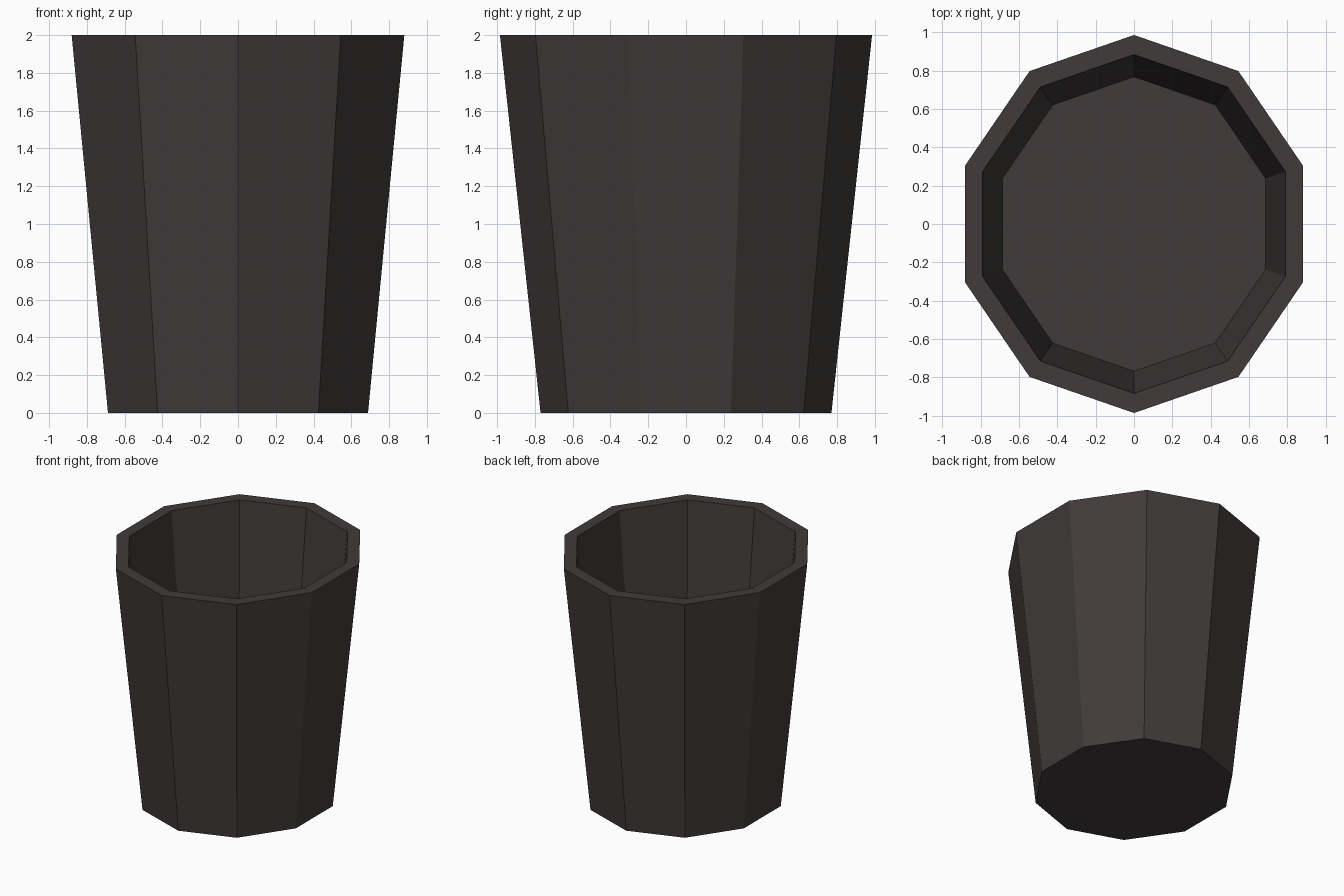
import bpy, bmesh
from math import sin, cos, tau

SIDES = 10

cube = bpy.data.objects.get("Cube")
if cube:
    bpy.data.objects.remove(cube, do_unlink=True)

# Dark warm grey used for the whole cup
mat = bpy.data.materials.new("dark warm grey")
mat.use_nodes = True
colour = (0.052, 0.043, 0.042, 1)
mat.diffuse_color = colour
mat.node_tree.nodes["Principled BSDF"].inputs["Base Color"].default_value = colour


def ring(bm, ry, z):
    """Slightly oval ten-sided ring with a corner on the y axis."""
    rx = ry * 0.94
    return [bm.verts.new((rx * sin(tau * i / SIDES), -ry * cos(tau * i / SIDES), z))
            for i in range(SIDES)]


def bridge(bm, a, b):
    for i in range(SIDES):
        j = (i + 1) % SIDES
        bm.faces.new((a[i], a[j], b[j], b[i]))


# Cup: underside, tapered outer wall, flat rim, inner wall, inner floor
bm = bmesh.new()
base = ring(bm, 0.77, 0)
outer_rim = ring(bm, 0.985, 2)
inner_rim = ring(bm, 0.883, 2)
floor = ring(bm, 0.767, 0.9)
loops = [base, outer_rim, inner_rim, floor]
for lower, upper in zip(loops, loops[1:]):
    bridge(bm, lower, upper)
bm.faces.new(base[::-1])
bm.faces.new(floor)
bmesh.ops.recalc_face_normals(bm, faces=bm.faces)

mesh = bpy.data.meshes.new("tapered_cup")
bm.to_mesh(mesh)
bm.free()
mesh.materials.append(mat)
cup = bpy.data.objects.new("tapered_cup", mesh)
bpy.context.collection.objects.link(cup)
